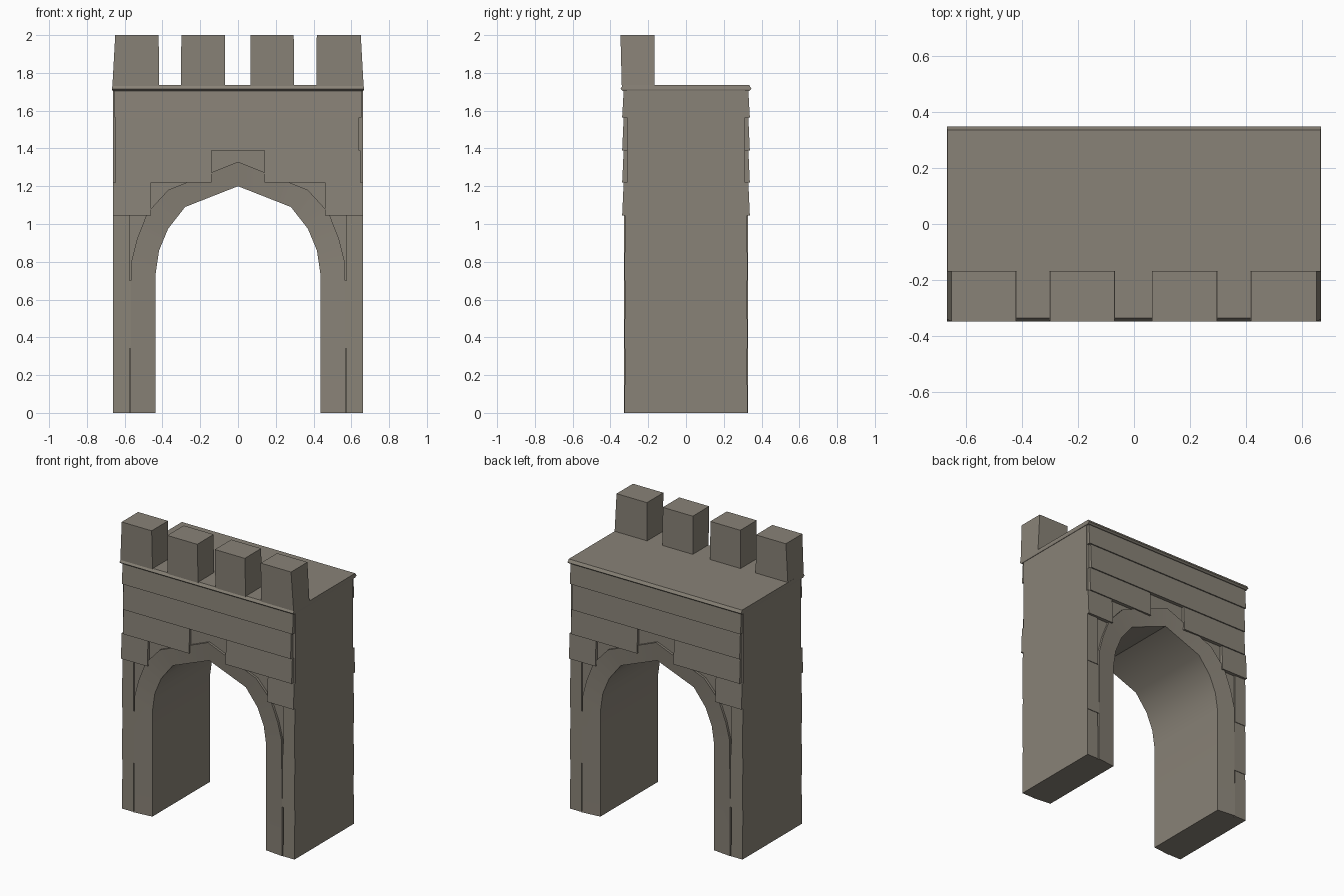
import bpy, bmesh

if "Cube" in bpy.data.objects:
    bpy.data.objects.remove(bpy.data.objects["Cube"])

W, D, TOP = 0.662, 0.313, 1.71

# Weathered brown-grey stone
stone = bpy.data.materials.new("stone")
stone.diffuse_color = (0.25, 0.225, 0.185, 1)
stone.use_nodes = True
stone.node_tree.nodes["Principled BSDF"].inputs["Base Color"].default_value = stone.diffuse_color


def finish(bm, name, smooth=False):
    bmesh.ops.recalc_face_normals(bm, faces=bm.faces)
    me = bpy.data.meshes.new(name)
    bm.to_mesh(me)
    bm.free()
    me.materials.append(stone)
    ob = bpy.data.objects.new(name, me)
    bpy.context.collection.objects.link(ob)
    if smooth:
        bpy.ops.object.select_all(action='DESELECT')
        ob.select_set(True)
        bpy.context.view_layer.objects.active = ob
        bpy.ops.object.shade_smooth_by_angle(angle=0.6)
    return ob


def loft(bm, rings):
    """Join equal-length vertex rings with quads and cap the ends."""
    vr = [[bm.verts.new(p) for p in r] for r in rings]
    n = len(vr[0])
    for a, b in zip(vr, vr[1:]):
        for i in range(n):
            j = (i + 1) % n
            bm.faces.new((a[i], a[j], b[j], b[i]))
    bm.faces.new(vr[0])
    bm.faces.new(vr[-1])


def rect(x0, x1, y0, y1, z):
    return [(x0, y0, z), (x1, y0, z), (x1, y1, z), (x0, y1, z)]


def full(half):
    """Mirror a right-hand half profile (base to apex) across x = 0."""
    return half + [(-x, z) for x, z in reversed(half[:-1])]


inner = full([(.437, 0), (.437, .73), (.418, .86), (.37, .975), (.28, 1.09), (0, 1.2)])
outer = full([(.57, 0), (.565, .80), (.535, .92), (.48, 1.06), (.37, 1.18), (0, 1.33)])

# Gate body: two piers joined over the pointed passage
bm = bmesh.new()
outline = inner + [(-W, 0), (-W, TOP), (W, TOP), (W, 0)]
loft(bm, [[(x, y, z) for x, z in outline] for y in (-D, D)])
finish(bm, "gate_body", True)

# Thin roof slab overhanging front and back
bm = bmesh.new()
loft(bm, [rect(-.665, .665, -.335, .335, 1.705), rect(-.667, .667, -.347, .347, 1.715),
          rect(-.665, .665, -.335, .335, 1.735)])
finish(bm, "roof_slab")

# Stone courses: right-hand x range, bottom z, top z
stones = [(.575, .662, 0, .34), (.565, .662, .34, .7), (.575, .662, .7, 1.045),
          (.46, .662, 1.045, 1.22), (.14, .648, 1.22, 1.39)]

for side, s in (("front", -1), ("back", 1)):
    # Splayed arch surround
    bm = bmesh.new()
    sections = []
    for (xi, zi), (xo, zo) in zip(inner, outer):
        sections.append([(xi, s * (D - .01), zi), (xi, s * (D + .002), zi),
                         (xo, s * .329, zo), (xo, s * (D - .01), zo)])
    loft(bm, sections)
    finish(bm, side + "_arch_surround", True)

    # Courses lean out slightly toward their lower edge
    bm = bmesh.new()
    blocks = [(m * a, m * b, z0, z1) for m in (1, -1) for a, b, z0, z1 in stones]
    blocks += [(-.648, .64, 1.39, 1.565), (-.655, .655, 1.565, 1.706)]
    for a, b, z0, z1 in blocks:
        lo, hi = (.338, .330) if z0 > 1 else (.326, .322)
        loft(bm, [rect(a, b, s * (D - .01), s * lo, z0),
                  rect(a, b, s * (D - .01), s * hi, z1)])
    finish(bm, side + "_stone_courses")

# Four merlons along the front edge; outer ones taper to the wall width
for i, (b0, b1, t0, t1) in enumerate([(-.665, -.418, -.65, -.42), (-.302, -.068, -.3, -.07),
                                      (.065, .297, .065, .295), (.415, .665, .417, .65)]):
    bm = bmesh.new()
    loft(bm, [rect(b0, b1, -.34, -.167, 1.73), rect(t0, t1, -.347, -.167, 2.0)])
    finish(bm, "merlon_%d" % (i + 1))
